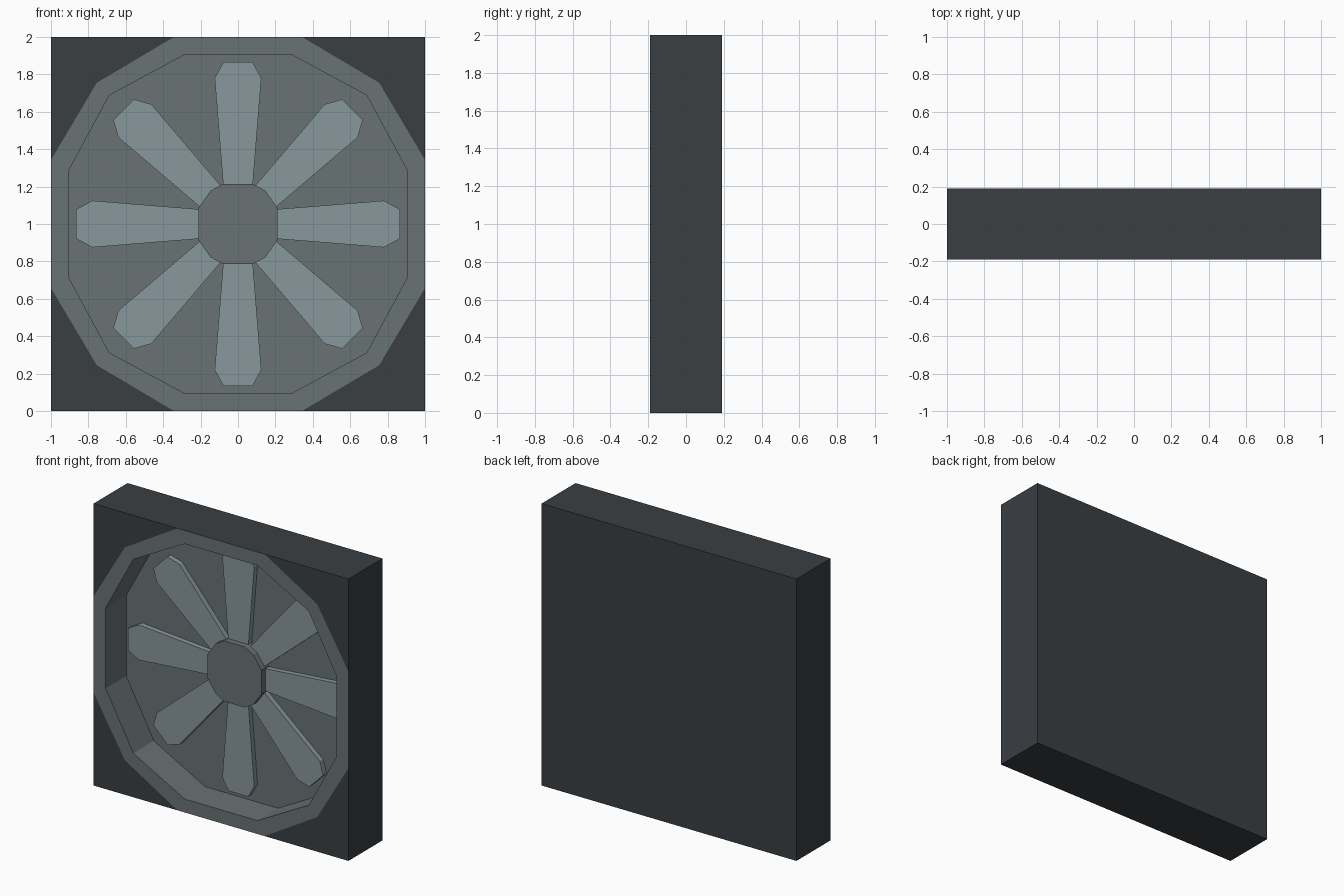
import bpy
import math

if "Cube" in bpy.data.objects:
    bpy.data.objects.remove(bpy.data.objects["Cube"])

FRONT, BACK, FLOOR = -0.19, 0.19, 0.04
CZ = 1.0  # height of the wheel centre


def material(name, rgb):
    m = bpy.data.materials.new(name)
    m.diffuse_color = (*rgb, 1.0)
    m.use_nodes = True
    m.node_tree.nodes["Principled BSDF"].inputs["Base Color"].default_value = m.diffuse_color
    return m


DARK = material("dark slate", (0.041, 0.049, 0.055))
GREY = material("mid grey", (0.141, 0.170, 0.177))
LIGHT = material("light blue grey", (0.242, 0.308, 0.335))


def rotate(p, a):
    c, s = math.cos(a), math.sin(a)
    return (p[0] * c - p[1] * s, p[0] * s + p[1] * c)


def four_fold(points):
    return [rotate(p, k * math.pi / 2) for k in range(4) for p in points]


def at(points, y):
    """Lift 2D (x, z) points around the centre to depth y."""
    return [(x, y, z + CZ) for x, z in points]


def make(name, verts, faces, mat):
    me = bpy.data.meshes.new(name)
    me.from_pydata(verts, [], faces)
    me.materials.append(mat)
    me.update()
    ob = bpy.data.objects.new(name, me)
    bpy.context.collection.objects.link(ob)
    return ob


def prism(name, points, y0, y1, mat):
    """Solid from a counter-clockwise front outline."""
    n = len(points)
    faces = [list(range(n)), list(range(2 * n - 1, n - 1, -1))]
    faces += [[i, i + n, (i + 1) % n + n, (i + 1) % n] for i in range(n)]
    return make(name, at(points, y0) + at(points, y1), faces, mat)


outer = four_fold([(1.0, 0.342), (0.755, 0.755), (0.342, 1.0)])
inner = four_fold([(0.905, 0.286), (0.688, 0.688), (0.286, 0.905)])
corners = four_fold([(1.0, 1.0)])

# Square housing: front corners, four sides and back
verts = at(outer, FRONT) + at(corners, FRONT) + at(corners, BACK)
faces = [[19, 18, 17, 16]]
for k in range(4):
    j = (k + 1) % 4
    faces.append([3 * k, 12 + k, 3 * k + 2, 3 * k + 1])
    faces.append([16 + k, 16 + j, 12 + j, (3 * k + 3) % 12, 3 * k + 2, 12 + k])
make("housing", verts, faces, DARK)

# Rim ring, recess wall and recess floor
verts = at(outer, FRONT) + at(inner, FRONT) + at(inner, FLOOR)
faces = [list(range(24, 36))]
for i in range(12):
    j = (i + 1) % 12
    faces.append([i, j, 12 + j, 12 + i])
    faces.append([12 + i, 12 + j, 24 + j, 24 + i])
make("rim_and_recess", verts, faces, GREY)

# Eight tapered blades
blade = [(0.17, -0.076), (0.78, -0.125), (0.865, -0.078),
         (0.865, 0.078), (0.78, 0.125), (0.17, 0.076)]
for k in range(8):
    prism(f"blade_{k + 1}", [rotate(p, k * math.pi / 4) for p in blade],
          0.003, FLOOR, LIGHT)

# Central hub
quarter = [(0.212, 0.085), (0.146, 0.178), (0.08, 0.215)]
half = quarter + [(-x, z) for x, z in reversed(quarter)]
hub = half + [(-x, -z) for x, z in half]
prism("hub", hub, -0.04, FLOOR, GREY)
